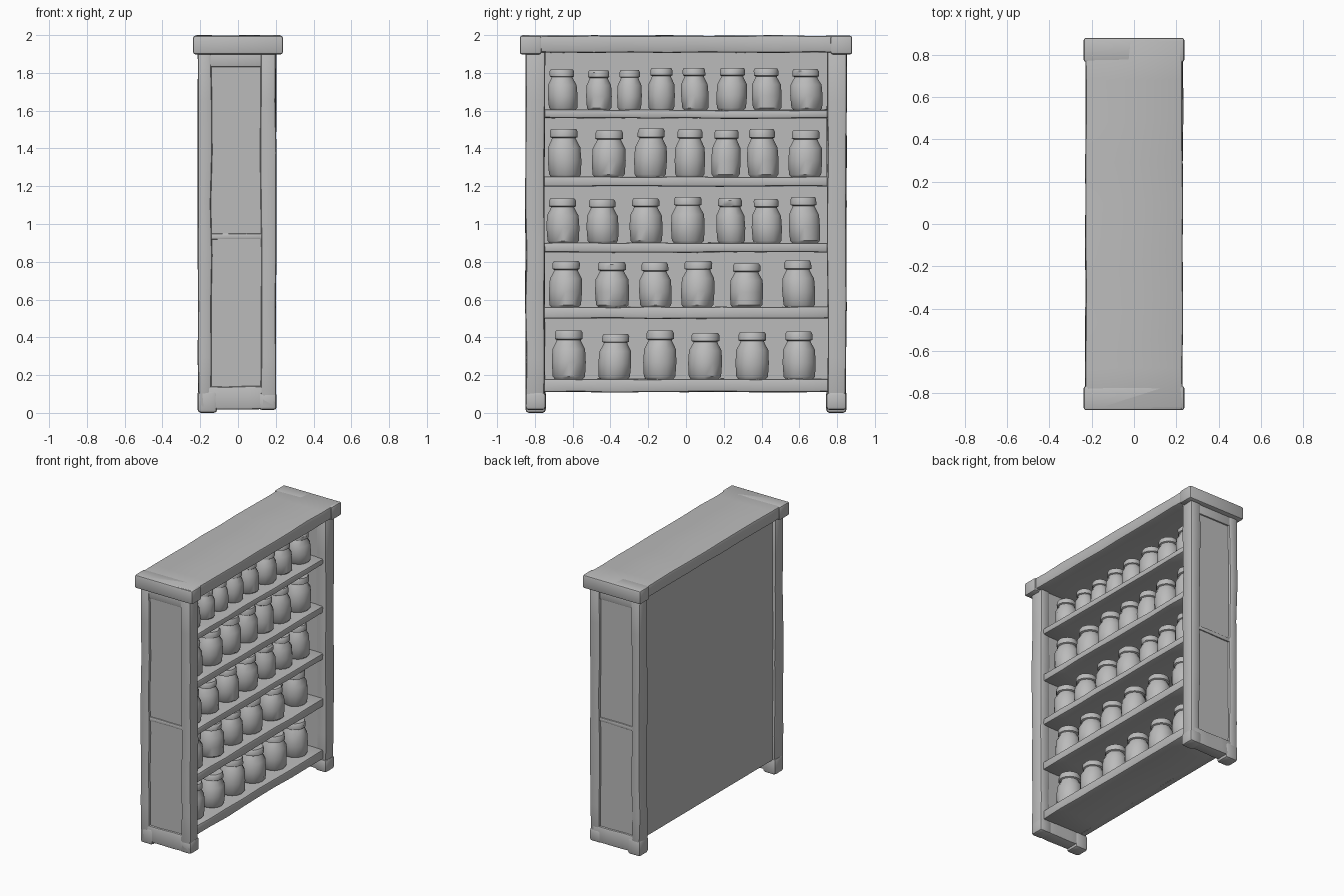
import bpy, bmesh, math, random
from mathutils import Vector

random.seed(4)
cube = bpy.data.objects.get("Cube")
if cube:
    bpy.data.objects.remove(cube, do_unlink=True)

grey = bpy.data.materials.new("worn grey")
grey.use_nodes = True
grey.diffuse_color = (0.5, 0.5, 0.5, 1)
grey.node_tree.nodes["Principled BSDF"].inputs["Base Color"].default_value = (0.5, 0.5, 0.5, 1)


def finish(bm, name, angle=35):
    bmesh.ops.recalc_face_normals(bm, faces=bm.faces)
    for face in bm.faces:
        face.smooth = True
    mesh = bpy.data.meshes.new(name)
    bm.to_mesh(mesh)
    bm.free()
    mesh.materials.append(grey)
    mesh.set_sharp_from_angle(angle=math.radians(angle))
    obj = bpy.data.objects.new(name, mesh)
    bpy.context.collection.objects.link(obj)
    return obj


def board(name, x, y, z, bevel=0.01, cuts=0, wobble=0.0):
    """Worn board spanning the given (low, high) ranges."""
    bm = bmesh.new()
    bmesh.ops.create_cube(bm, size=1)
    spans = (x, y, z)
    for v in bm.verts:
        v.co = Vector([(s[0] + s[1]) / 2 + c * (s[1] - s[0]) for c, s in zip(v.co, spans)])
    # cross cuts along the longest direction let the edges waver
    axis = max(range(3), key=lambda i: spans[i][1] - spans[i][0])
    low, high = spans[axis]
    normal = Vector([float(i == axis) for i in range(3)])
    for k in range(cuts):
        at = normal * (low + (high - low) * (k + 1) / (cuts + 1))
        bmesh.ops.bisect_plane(bm, geom=bm.verts[:] + bm.edges[:] + bm.faces[:],
                               plane_co=at, plane_no=normal)
    for v in bm.verts:
        for i in range(3):
            if i != axis:
                v.co[i] += random.uniform(-wobble, wobble)
    if bevel:
        edges = [e for e in bm.edges if e.calc_face_angle(0) > 0.8]
        bmesh.ops.bevel(bm, geom=edges, offset=bevel, segments=2, affect='EDGES', profile=0.5)
    return finish(bm, name)


# Side walls: corner posts, sunken panel and rails
for side, label in ((-1, "right"), (1, "left")):
    def across(a, b):
        return tuple(sorted((side * a, side * b)))
    board(label + "_front_post", (0.12, 0.2), across(0.748, 0.848), (0.02, 1.92), 0.014, 6, 0.004)
    board(label + "_back_post", (-0.21, -0.14), across(0.748, 0.848), (0.02, 1.92), 0.014, 6, 0.004)
    board(label + "_side_panel", (-0.17, 0.15), across(0.755, 0.832), (0.04, 1.92), 0)
    board(label + "_bottom_rail", (-0.19, 0.18), across(0.75, 0.846), (0.02, 0.14), 0.012, 2, 0.003)
    board(label + "_middle_rail", (-0.18, 0.16), across(0.76, 0.841), (0.92, 0.95), 0.006, 2, 0.002)
    board(label + "_top_rail", (-0.18, 0.17), across(0.76, 0.842), (1.83, 1.92), 0.01)
    board(label + "_front_foot", (0.11, 0.205), across(0.742, 0.85), (0.015, 0.11), 0.018)
    board(label + "_back_foot", (-0.214, -0.11), across(0.742, 0.85), (0.0, 0.12), 0.018)
    board(label + "_top_cap", (-0.238, 0.238), across(0.765, 0.88), (1.898, 1.997), 0.012)

# Back and top
board("back_panel", (-0.19, -0.15), (-0.76, 0.76), (0.11, 1.93), 0)
board("top_slab", (-0.23, 0.23), (-0.875, 0.875), (1.908, 1.998), 0.012, 8, 0.003)

# Shelves with their rows of jars: shelf bottom, shelf top, jar height, jar positions
rows = (
    (0.11, 0.18, 0.25, (-0.62, -0.38, -0.14, 0.1, 0.35, 0.6)),
    (0.50, 0.56, 0.24, (-0.64, -0.39, -0.16, 0.06, 0.32, 0.6)),
    (0.85, 0.90, 0.24, (-0.65, -0.44, -0.21, 0.01, 0.24, 0.43, 0.63)),
    (1.20, 1.25, 0.25, (-0.64, -0.41, -0.19, 0.02, 0.21, 0.41, 0.63)),
    (1.56, 1.605, 0.22, (-0.65, -0.46, -0.3, -0.13, 0.05, 0.24, 0.43, 0.64)),
)
# Jar outline as (radius, height) shares: body, shoulder, neck and lid
outline = ((0.8, 0), (0.95, 0.06), (1, 0.35), (0.96, 0.62), (0.74, 0.77),
           (0.7, 0.81), (0.82, 0.83), (0.82, 0.95), (0.74, 1))


def jar(name, y, z, radius, height):
    sides = 14
    bm = bmesh.new()
    rings = []
    for r, h in outline:
        rings.append([bm.verts.new((0.05 + r * radius * math.cos(a), y + r * radius * math.sin(a), z + h * height))
                      for a in (math.tau * k / sides for k in range(sides))])
    for lower, upper in zip(rings, rings[1:]):
        for k in range(sides):
            n = (k + 1) % sides
            bm.faces.new((lower[k], lower[n], upper[n], upper[k]))
    bm.faces.new(rings[0])
    bm.faces.new(rings[-1])
    # slight lean and dents
    lean = random.uniform(-0.04, 0.04)
    for v in bm.verts:
        v.co.y += (v.co.z - z) * lean
        v.co.x += random.uniform(-0.003, 0.003)
    finish(bm, name, 40)


for number, (low, high, height, places) in enumerate(rows, 1):
    board(f"shelf_{number}", (-0.16, 0.175), (-0.76, 0.76), (low, high), 0.01, 7, 0.003)
    for count, y in enumerate(places, 1):
        gap = min(abs(y - other) for other in places if other != y)
        radius = min(0.092, gap * 0.43) * random.uniform(0.96, 1.02)
        jar(f"jar_{number}_{count}", y, high - 0.003, radius, height * random.uniform(0.96, 1.04))
